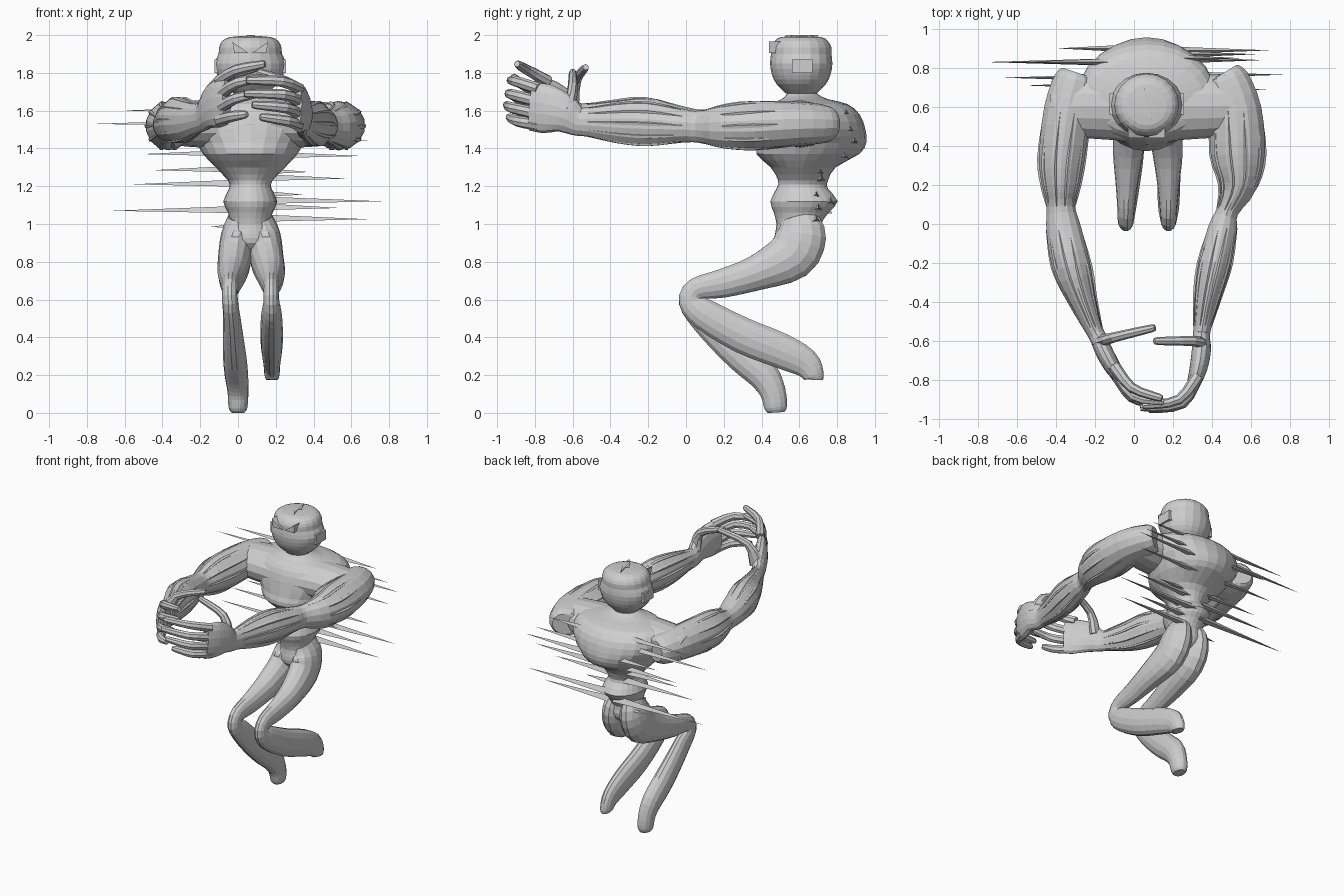
import bpy, bmesh, math
from mathutils import Vector

grey = bpy.data.materials.new("body grey")
grey.diffuse_color = (0.62, 0.62, 0.62, 1)
CX = 0.065  # centre line of the body


def finish(name, bm):
    bmesh.ops.recalc_face_normals(bm, faces=bm.faces)
    me = bpy.data.meshes.new(name)
    bm.to_mesh(me)
    bm.free()
    me.materials.append(grey)
    ob = bpy.data.objects.new(name, me)
    bpy.context.collection.objects.link(ob)
    return ob


def spline(pts, sub):
    """Catmull-Rom interpolation of (x, y, z, a, b) rows."""
    out = []
    n = len(pts)
    for i in range(n - 1):
        p0, p1, p2, p3 = pts[max(i - 1, 0)], pts[i], pts[i + 1], pts[min(i + 2, n - 1)]
        for s in range(sub):
            t = s / sub
            out.append([0.5 * (2 * b + (c - a) * t + (2 * a - 5 * b + 4 * c - d) * t * t
                               + (3 * b - a - 3 * c + d) * t ** 3)
                        for a, b, c, d in zip(p0, p1, p2, p3)])
    out.append(list(pts[-1]))
    return out


def loft(name, pts, ref, sides=16, sub=3, fixed=None):
    """Elliptical tube: half size a along ref, b across it."""
    rows = spline(pts, sub)
    ref = Vector(ref)
    bm = bmesh.new()
    rings = []
    for i, r in enumerate(rows):
        p = Vector(r[:3])
        t = fixed or (Vector(rows[min(i + 1, len(rows) - 1)][:3]) - Vector(rows[max(i - 1, 0)][:3]))
        t = Vector(t).normalized()
        vb = t.cross(ref).normalized()
        va = vb.cross(t).normalized()
        rings.append([bm.verts.new(p + va * r[3] * math.cos(k * math.tau / sides)
                                   + vb * r[4] * math.sin(k * math.tau / sides)) for k in range(sides)])
    for r0, r1 in zip(rings, rings[1:]):
        for k in range(sides):
            j = (k + 1) % sides
            bm.faces.new((r0[k], r0[j], r1[j], r1[k]))
    bm.faces.new(rings[0])
    bm.faces.new(rings[-1])
    return finish(name, bm)


def prism(name, poly, offset):
    """Flat polygon pushed along offset."""
    bm = bmesh.new()
    f = bm.faces.new([bm.verts.new(p) for p in poly])
    new = bmesh.ops.extrude_face_region(bm, geom=[f])["geom"]
    for v in new:
        if isinstance(v, bmesh.types.BMVert):
            v.co += Vector(offset)
    return finish(name, bm)


# torso: y centre, z, half width, half depth
torso = [(.58, .85, .05, .06), (.59, .90, .125, .115), (.597, .95, .13, .125), (.597, 1.0, .108, .118),
         (.61, 1.06, .118, .145), (.625, 1.12, .143, .178),
         (.615, 1.19, .112, .135), (.62, 1.23, .118, .132), (.62, 1.30, .185, .172), (.645, 1.37, .25, .272),
         (.67, 1.43, .285, .285), (.675, 1.50, .34, .275), (.67, 1.58, .345, .25), (.655, 1.635, .29, .2),
         (.63, 1.66, .17, .125), (.615, 1.69, .085, .08), (.61, 1.73, .085, .08)]
loft("torso", [(CX, y, z, a, b) for y, z, a, b in torso], (1, 0, 0), 24, 2, (0, 0, 1))

# shoulder mass bridging the chest and both arms
yoke = [(-.43, .08, .09), (-.38, .105, .14), (-.25, .122, .165), (-.1, .128, .175), (CX, .128, .2),
        (.23, .128, .175), (.38, .122, .165), (.52, .108, .145), (.58, .085, .10)]
loft("shoulders", [(x, .605, 1.53, a, b) for x, a, b in yoke], (0, 0, 1), 16, 2, (1, 0, 0))

# head
head = [(1.69, .085, .08), (1.74, .145, .13), (1.79, .175, .155), (1.85, .188, .165), (1.90, .168, .16),
        (1.935, .165, .16), (1.97, .148, .14), (1.99, .105, .105), (1.996, .02, .02)]
loft("head", [(CX, .61, z, a, b) for z, a, b in head], (1, 0, 0), 20, 2, (0, 0, 1))

# angry brows, side plates and head crest
for s, n in ((-1, "left"), (1, "right")):
    prism(n + "_brow", [(CX + s * .095, .44, 1.965), (CX + s * .01, .44, 1.905), (CX + s * .085, .44, 1.905)],
          (0, .1, 0))
    prism(n + "_side_plate", [(CX + s * .14, .56, 1.80), (CX + s * .14, .67, 1.80),
                              (CX + s * .14, .67, 1.87), (CX + s * .14, .56, 1.87)], (s * .05, 0, 0))
prism("crest", [(.05, .70, 1.975), (.09, .62, 1.975), (.07, .61, 1.975), (.09, .53, 1.975),
                (.045, .60, 1.975), (.065, .62, 1.975)], (0, 0, .025))

# legs: one bent back, the other reaching the ground
thigh = [(.60, 1.03, .065, .10), (.61, .94, .085, .135), (.555, .83, .09, .135), (.37, .74, .078, .095),
         (.19, .685, .055, .078), (.055, .655, .042, .062), (.025, .59, .042, .065)]
right_shin = [(.10, .52, .055, .085), (.30, .41, .06, .097), (.50, .33, .055, .095),
              (.63, .265, .045, .08), (.675, .20, .04, .058), (.68, .175, .03, .045)]
left_shin = [(.085, .515, .045, .08), (.20, .395, .055, .088), (.31, .29, .062, .09),
             (.41, .20, .062, .085), (.46, .11, .055, .07), (.475, .03, .05, .062), (.478, .002, .035, .045)]
for name, shin, xs in (("right_leg", right_shin, (.12, .14, .15, .172, .176, .176, .177)),
                       ("left_leg", left_shin, (.01, -.005, -.015, -.03, -.038, -.042, -.042))):
    end = .18 if name == "right_leg" else 0.0
    pts = [(x, *r) for x, r in zip(xs, thigh)]
    pts += [(xs[-1] + (end - xs[-1]) * min(1, (i + 1) / 5), *r) for i, r in enumerate(shin)]
    loft(name, pts, (1, 0, 0), 14, 3)

# arms reaching forward: x, y, z, half height, half width
UP = (0, 0, 1)
arms = {
    "right": [(.46, .775, 1.53, .075, .08), (.475, .74, 1.53, .10, .115), (.522, .58, 1.53, .118, .135),
              (.532, .36, 1.52, .13, .142), (.535, .2, 1.515, .115, .098), (.48, .07, 1.515, .085, .058),
              (.455, -.02, 1.52, .09, .075), (.415, -.2, 1.53, .118, .085), (.38, -.36, 1.535, .108, .07),
              (.352, -.52, 1.54, .078, .048), (.345, -.58, 1.545, .078, .045), (.345, -.65, 1.585, .105, .05),
              (.33, -.74, 1.61, .13, .046), (.305, -.82, 1.62, .125, .035)],
    "left": [(-.29, .775, 1.53, .075, .08), (-.30, .74, 1.53, .10, .11), (-.34, .58, 1.53, .118, .125),
             (-.37, .34, 1.52, .13, .12), (-.375, .2, 1.52, .115, .1), (-.375, .09, 1.52, .085, .075),
             (-.36, -.03, 1.53, .095, .092), (-.32, -.22, 1.55, .122, .1), (-.27, -.38, 1.55, .108, .075),
             (-.21, -.53, 1.56, .08, .048), (-.18, -.59, 1.57, .08, .045), (-.15, -.66, 1.61, .11, .046),
             (-.105, -.74, 1.64, .13, .042), (-.06, -.80, 1.645, .12, .03)]}
for n, pts in arms.items():
    loft(n + "_arm", pts, UP, 14, 3)
    # stringy muscle strands lying on the arm
    for k in range(10):
        ang = (k + .5) * math.tau / 10
        for part, rows in (("upper", pts[2:6]), ("lower", pts[6:10])):
            strand = [(x + math.sin(ang) * b * .95, y, z + math.cos(ang) * a * .95, r, r)
                      for (x, y, z, a, b), r in zip(rows, (.004, .013, .011, .004))]
            loft(f"{n}_{part}_strand_{k}", strand, UP, 5, 3)

# fingers: knuckle, middle joint, tip
fingers = {
    "right": [((.325, -.78, 1.715), (.23, -.90, 1.755), (.06, -.93, 1.76)),
              ((.32, -.79, 1.65), (.24, -.92, 1.685), (.05, -.94, 1.69)),
              ((.32, -.79, 1.585), (.25, -.92, 1.615), (.09, -.95, 1.63)),
              ((.32, -.78, 1.525), (.26, -.895, 1.545), (.13, -.935, 1.565)),
              ((.345, -.61, 1.60), (.30, -.60, 1.73), (.12, -.60, 1.80))],
    "left": [((-.10, -.73, 1.755), (-.01, -.84, 1.815), (.13, -.89, 1.845)),
             ((-.085, -.77, 1.69), (0, -.885, 1.75), (.14, -.91, 1.775)),
             ((-.085, -.78, 1.62), (-.01, -.89, 1.665), (.10, -.92, 1.69)),
             ((-.10, -.76, 1.55), (-.03, -.86, 1.57), (.04, -.90, 1.58)),
             ((-.165, -.60, 1.62), (-.10, -.58, 1.76), (.09, -.535, 1.825))]}
for n, hand in fingers.items():
    for i, (p, q, r) in enumerate(hand):
        end = tuple(Vector(r) + (Vector(r) - Vector(q)).normalized() * .012)
        w = .032 if i < 4 else .055
        loft(f"{n}_thumb" if i == 4 else f"{n}_finger_{i + 1}",
             [(*p, w, .032), (*q, .029, .026), (*r, .021, .02), (*end, .008, .008)], UP, 8, 3)

# sideways spikes along the back: tip x, y, z
spikes = [(-.75, .83, 1.53), (-.60, .83, 1.60), (-.39, .90, 1.46), (-.44, .73, 1.285), (-.55, .71, 1.21),
          (-.66, .75, 1.07), (-.14, .68, .985), (-.50, .83, 1.37),
          (.54, .85, 1.59), (.62, .87, 1.50), (.69, .89, 1.44), (.65, .84, 1.36), (.37, .71, 1.275),
          (.57, .715, 1.24), (.34, .69, 1.155), (.76, .765, 1.12), (.53, .70, 1.085), (.68, .69, 1.025)]
for i, (x, y, z) in enumerate(spikes):
    loft(f"spike_{i + 1}", [(CX, y, z, .028, .028), (x, y, z, .0005, .0005)], UP, 3, 1)
